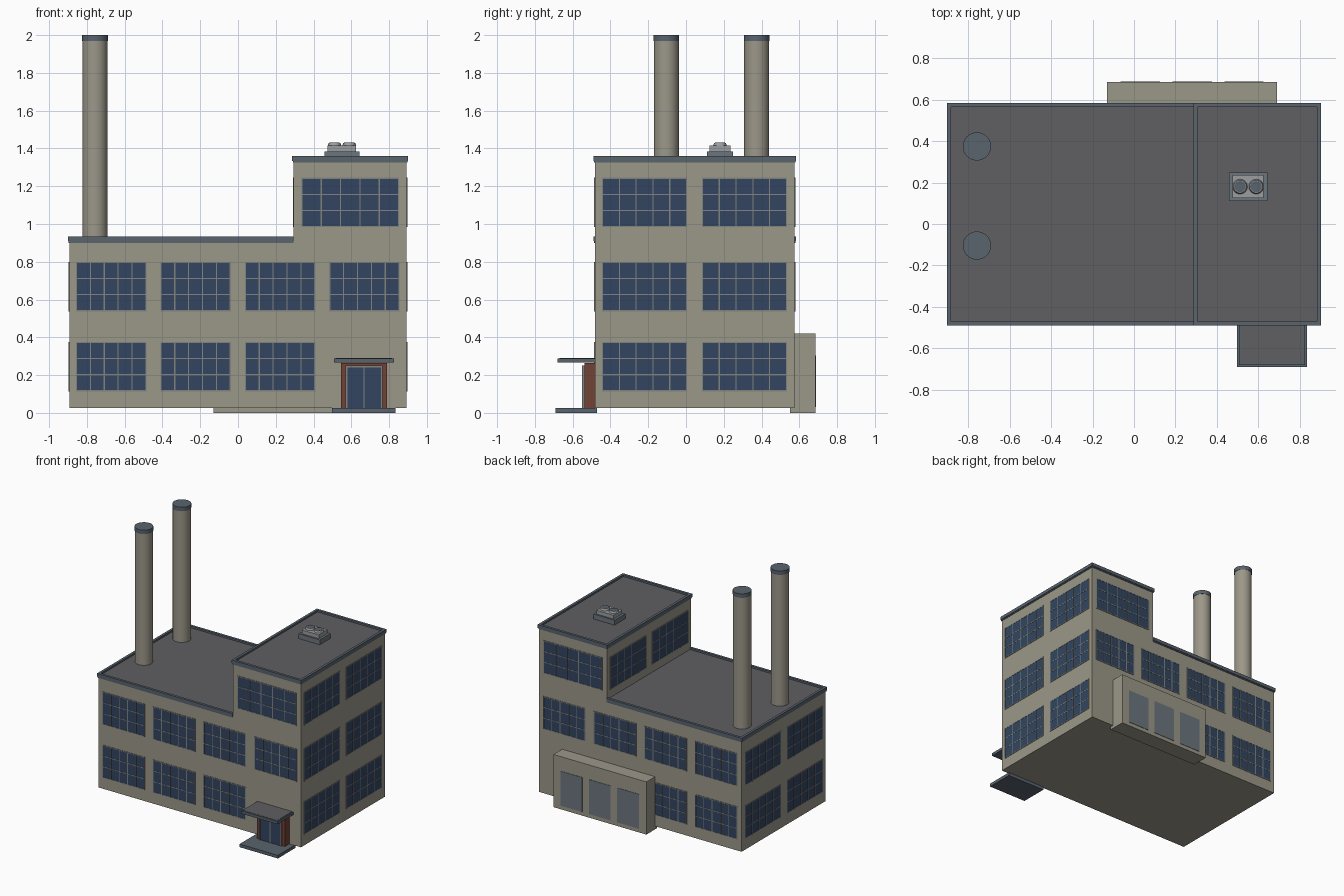
import bpy, bmesh
from mathutils import Matrix

if "Cube" in bpy.data.objects:
    bpy.data.objects.remove(bpy.data.objects["Cube"])


def mat(name, r, g, b):
    m = bpy.data.materials.new(name)
    m.diffuse_color = (r, g, b, 1)
    m.use_nodes = True
    m.node_tree.nodes["Principled BSDF"].inputs["Base Color"].default_value = m.diffuse_color
    return m


WALL = mat("wall_tan", 0.33, 0.31, 0.25)
TRIM = mat("trim_slate", 0.10, 0.125, 0.155)
ROOF = mat("roof_grey", 0.115, 0.115, 0.125)
GLASS = mat("glass_blue", 0.032, 0.06, 0.115)
BAR = mat("bar_grey", 0.22, 0.23, 0.22)
BRICK = mat("brick_red", 0.17, 0.055, 0.035)
SHUTTER = mat("shutter_grey", 0.15, 0.18, 0.21)
METAL = mat("metal_light", 0.33, 0.34, 0.35)


def finish(name, bm, material):
    me = bpy.data.meshes.new(name)
    bm.to_mesh(me)
    bm.free()
    me.materials.append(material)
    ob = bpy.data.objects.new(name, me)
    bpy.context.collection.objects.link(ob)
    return ob


def boxes(name, items, material):
    """One object from boxes given as (x0, x1, y0, y1, z0, z1)."""
    bm = bmesh.new()
    for x0, x1, y0, y1, z0, z1 in items:
        m = Matrix.Translation(((x0 + x1) / 2, (y0 + y1) / 2, (z0 + z1) / 2))
        m = m @ Matrix.Diagonal((x1 - x0, y1 - y0, z1 - z0, 1))
        bmesh.ops.create_cube(bm, size=1, matrix=m)
    return finish(name, bm, material)


def cylinder(name, x, y, z0, z1, r0, r1, material, sides=32):
    bm = bmesh.new()
    bmesh.ops.create_cone(bm, cap_ends=True, segments=sides, radius1=r0, radius2=r1,
                          depth=z1 - z0, matrix=Matrix.Translation((x, y, (z0 + z1) / 2)))
    for f in bm.faces:
        f.smooth = abs(f.normal.z) < 0.9
    for e in bm.edges:
        e.smooth = all(f.smooth for f in e.link_faces)
    return finish(name, bm, material)


X0, XT, X1 = -0.893, 0.295, 0.893      # left wall, tower wall, right wall
Y0, Y1 = -0.482, 0.575                 # front and back walls
LOW, HIGH = 0.91, 1.335                # wall tops

# Main building volumes
boxes("low_hall", [(X0, XT, Y0, Y1, 0.025, LOW)], WALL)
boxes("tower", [(XT, X1, Y0, Y1, 0.025, HIGH)], WALL)


# Stepped cornice rims around a recessed flat roof
def cornice(name, x0, x1, top, closed):
    parts = []
    for out, za, zb in ((0.004, top - 0.035, top - 0.026), (0.008, top - 0.026, top)):
        a, c, d = x0 - out, Y0 - out, Y1 + out
        b = x1 + out if closed else x1
        w = 0.012 + out
        parts += [(a, b, c, c + w, za, zb), (a, b, d - w, d, za, zb),
                  (a, a + w, c + w, d - w, za, zb)]
        if closed:
            parts.append((b - w, b, c + w, d - w, za, zb))
    boxes(name + "_cornice", parts, TRIM)
    right = x1 - 0.01 if closed else x1
    boxes(name + "_roof", [(x0 + 0.01, right, Y0 + 0.01, Y1 - 0.01, top - 0.03, top - 0.014)], ROOF)


cornice("hall", X0, XT, 0.935, False)
cornice("tower", XT, X1, 1.36, True)


# Wall panels: u runs along the wall, depth runs outward
def on_wall(side, u0, u1, z0, z1, d0, d1):
    if side == "front":
        return (u0, u1, Y0 - d1, Y0 - d0, z0, z1)
    if side == "back":
        return (u0, u1, Y1 + d0, Y1 + d1, z0, z1)
    if side == "right":
        return (X1 + d0, X1 + d1, u0, u1, z0, z1)
    x = X0 if side == "left" else XT
    return (x - d1, x - d0, u0, u1, z0, z1)


glass, bars = [], []


def window(side, u0, u1, z0, cols=5, rows=3, h=0.255, t=0.003):
    z1 = z0 + h
    glass.append(on_wall(side, u0, u1, z0, z1, -0.01, 0.002))
    for i in range(cols + 1):
        u = u0 + (u1 - u0) * i / cols
        bars.append(on_wall(side, u - t, u + t, z0 - t, z1 + t, -0.01, 0.004))
    for i in range(rows + 1):
        z = z0 + h * i / rows
        bars.append(on_wall(side, u0, u1, z - t, z + t, -0.01, 0.0035))


Z = (0.117, 0.541, 0.987)              # sill heights of the three floors
BAYS = [(-0.855 + 0.447 * i, -0.488 + 0.447 * i) for i in range(4)]
SIDES = [(-0.442, 0.003), (0.087, 0.532)]
for side in ("front", "back"):
    for i, bay in enumerate(BAYS):
        if i < 3:
            window(side, *bay, Z[0])
        window(side, *bay, Z[1])
    window(side, 0.338, 0.85, Z[2])
for bay in SIDES:
    for z in Z:
        window("right", *bay, z)
    for z in Z[:2]:
        window("left", *bay, z)
    window("tower_left", *bay, Z[2])
boxes("window_glass", glass, GLASS)
boxes("window_bars", bars, BAR)

# Rear loading annex with three shutters
boxes("loading_annex", [(-0.13, 0.69, 0.55, 0.685, 0, 0.42)], WALL)
boxes("loading_shutters", [(-0.065 + 0.25 * i, 0.125 + 0.25 * i, 0.67, 0.688, 0.03, 0.305)
                           for i in range(3)], SHUTTER)

# Front entrance: step, brick surround, double door and canopy
boxes("entrance_step", [(0.497, 0.835, -0.69, -0.47, 0, 0.025)], TRIM)
boxes("entrance_surround", [(0.545, 0.79, -0.538, -0.47, 0.025, 0.265)], BRICK)
boxes("door_frame", [(0.57, 0.579, -0.55, -0.53, 0.025, 0.25), (0.756, 0.765, -0.55, -0.53, 0.025, 0.25),
                     (0.665, 0.67, -0.55, -0.53, 0.025, 0.245), (0.57, 0.765, -0.55, -0.53, 0.24, 0.25)], BAR)
boxes("door_panels", [(0.575, 0.76, -0.545, -0.53, 0.025, 0.245)], GLASS)
boxes("canopy", [(0.507, 0.825, -0.68, -0.475, 0.266, 0.288)], TRIM)
boxes("canopy_top", [(0.517, 0.815, -0.67, -0.482, 0.28, 0.29)], ROOF)

# Chimneys with dark caps
for i, y in enumerate((-0.104, 0.374)):
    cylinder(f"chimney_{i + 1}", -0.757, y, 0.9, 1.968, 0.066, 0.066, WALL)
    cylinder(f"chimney_cap_{i + 1}", -0.757, y, 1.968, 2.0, 0.068, 0.068, TRIM)

# Rooftop cooling unit with two fans
boxes("cooler_base", [(0.457, 0.643, 0.112, 0.248, 1.34, 1.385)], SHUTTER)
boxes("cooler_body", [(0.475, 0.625, 0.125, 0.235, 1.385, 1.415)], METAL)
for i, x in enumerate((0.511, 0.589)):
    cylinder(f"fan_ring_{i + 1}", x, 0.18, 1.415, 1.43, 0.036, 0.031, METAL, 16)
    cylinder(f"fan_disc_{i + 1}", x, 0.18, 1.42, 1.431, 0.027, 0.027, TRIM, 16)
